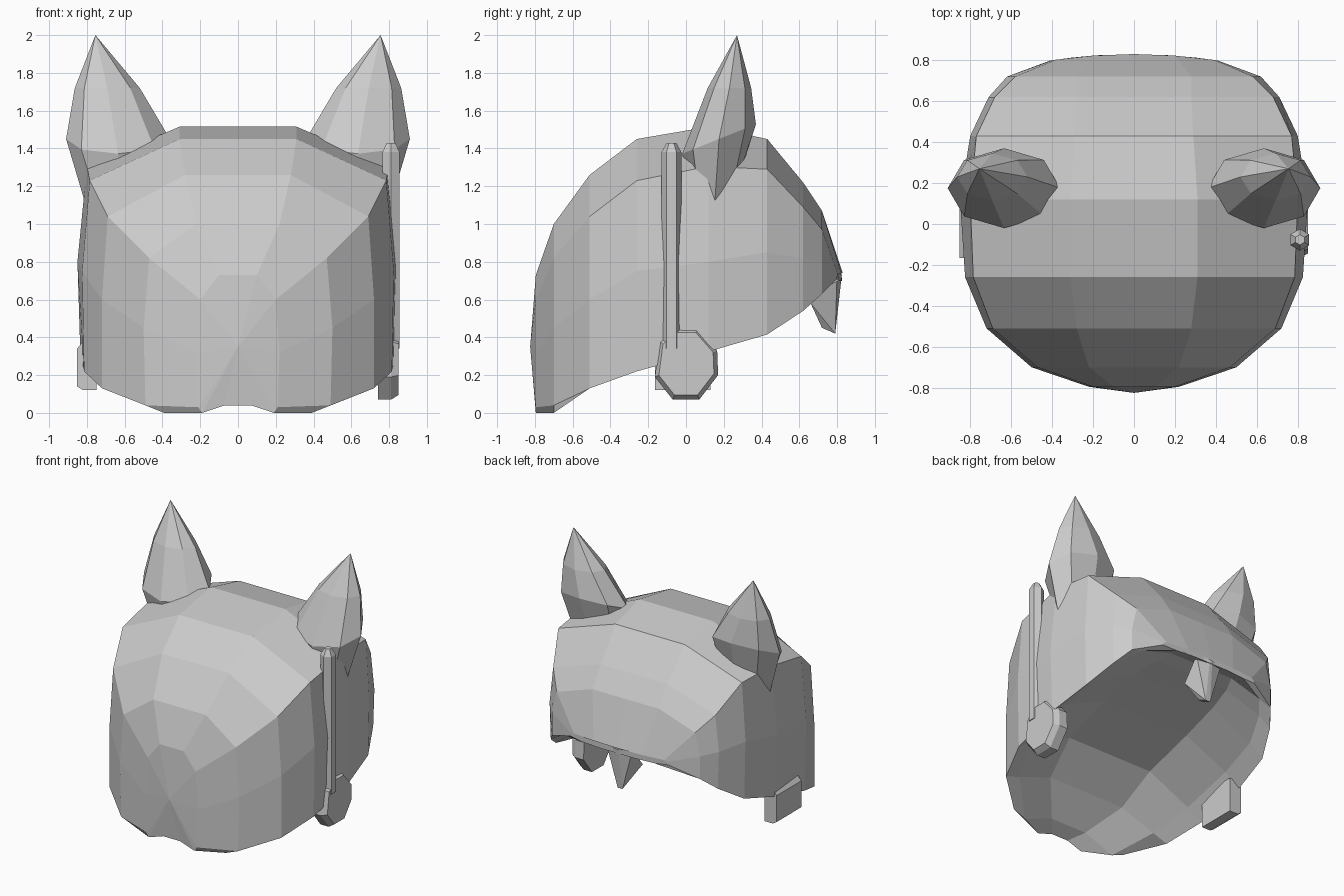
import bpy, bmesh, math

if "Cube" in bpy.data.objects:
    bpy.data.objects.remove(bpy.data.objects["Cube"])

grey = bpy.data.materials.new("plain_grey")
grey.diffuse_color = (0.6, 0.6, 0.6, 1)
grey.use_nodes = True
grey.node_tree.nodes["Principled BSDF"].inputs["Base Color"].default_value = grey.diffuse_color


def finish(name, bm):
    bmesh.ops.remove_doubles(bm, verts=bm.verts, dist=0.0005)
    bmesh.ops.recalc_face_normals(bm, faces=bm.faces)
    me = bpy.data.meshes.new(name)
    bm.to_mesh(me)
    bm.free()
    me.materials.append(grey)
    ob = bpy.data.objects.new(name, me)
    bpy.context.collection.objects.link(ob)
    return ob


def loft(name, rings):
    """Closed rings joined by faces; a single point closes as a tip."""
    bm = bmesh.new()
    rows = [[bm.verts.new(p) for p in r] for r in rings]
    for a, b in zip(rows, rows[1:]):
        n = len(a)
        for i in range(n):
            j = (i + 1) % n
            if len(b) == 1:
                bm.faces.new((a[i], a[j], b[0]))
            else:
                bm.faces.new((a[i], a[j], b[j], b[i]))
    bm.faces.new(rows[0])
    if len(rows[-1]) > 2:
        bm.faces.new(rows[-1])
    return finish(name, bm)


def bridge(rows):
    for a, b in zip(rows, rows[1:]):
        for i in range(len(a) - 1):
            bm.faces.new((a[i], a[i + 1], b[i + 1], b[i]))


# Helmet shell: slices front to back, half section (x, z) from crown to rim
slices = [
    (-0.795, [(0, .73), (.10, .73), (.20, .60), (.22, .32), (.21, .03)]),
    (-0.70, [(0, 1.0), (.22, 1.0), (.47, .82), (.50, .45), (.49, .04)]),
    (-0.51, [(0, 1.26), (.28, 1.26), (.69, 1.04), (.72, .6), (.72, .13)]),
    (-0.26, [(0, 1.45), (.31, 1.45), (.785, 1.23), (.825, .75), (.815, .22)]),
    (0.12, [(0, 1.515), (.31, 1.515), (.80, 1.305), (.85, .8), (.835, .325)]),
    (0.43, [(0, 1.45), (.29, 1.45), (.77, 1.29), (.80, .85), (.79, .415)]),
    (0.62, [(0, 1.22), (.28, 1.22), (.68, 1.09), (.71, .82), (.70, .54)]),
    (0.72, [(0, 1.07), (.28, 1.07), (.58, .97), (.62, .80), (.62, .63)]),
    (0.83, [(0, .74), (.20, .74), (.38, .74), (.40, .73), (.41, .71)]),
]
# Underside: half section (x, z) of lip and vault for each slice
vault = [
    [(.19, 0), (.07, .04)], [(.39, 0), (.15, .09)], [(.60, .17), (.32, .27)],
    [(.70, .30), (.36, .46)], [(.72, .42), (.37, .58)], [(.68, .50), (.35, .66)],
    [(.60, .60), (.31, .70)], [(.52, .66), (.27, .73)], [(.30, .70), (.14, .70)],
]
bm = bmesh.new()
rows, under = [], []
for (y, half), lip in zip(slices, vault):
    bend = 0.19 if y > 0.8 else 0
    pts = [(-x, z) for x, z in half[:0:-1]] + half
    row = [bm.verts.new((x, y - bend * x * x, z)) for x, z in pts]
    inner = [(-x, z) for x, z in lip] + [(x, z) for x, z in reversed(lip)]
    rows.append(row)
    under.append([row[0]] + [bm.verts.new((x, y - bend * x * x, z)) for x, z in inner] + [row[-1]])
bridge(rows)
bridge(under)
# Faceted front panel around a raised centre point
nose = bm.verts.new((0, -0.825, 0.35))
loop = rows[0] + under[0][-2:0:-1]
for i in range(len(loop)):
    bm.faces.new((loop[i], loop[(i + 1) % len(loop)], nose))
# Narrow rear edge
bm.faces.new(rows[-1] + under[-1][-2:0:-1])
finish("helmet_shell", bm)


# Pointed ears
def oval(cx, cy, rx, ry, zf, side):
    out = []
    for k in range(8):
        a = math.tau * k / 8
        x, y = cx + rx * math.cos(a), cy + ry * math.sin(a)
        out.append((side * x, y, zf(x, y)))
    return out


for side, label in ((-1, "left"), (1, "right")):
    loft(label + "_ear", [
        oval(.60, .15, .20, .11, lambda x, y: 1.08 + (.80 - x) * .5, side),
        oval(.635, .175, .275, .195, lambda x, y: 1.45 + (y - .175) * .4, side),
        oval(.692, .23, .172, .115, lambda x, y: 1.72, side),
        [(side * .755, .27, 2.0)],
    ])


# Ear piece on the right side
def disc(x, s):
    pts = [(-.06, .45), (.06, .45), (.165, .33), (.17, .2),
           (.07, .07), (-.07, .07), (-.165, .19), (-.14, .38)]
    return [(x, y * s, .26 + (z - .26) * s) for y, z in pts]


loft("ear_piece", [disc(.74, 1), disc(.81, 1), disc(.85, .87)])


# Antenna rod
def hexagon(r, z):
    angles = [math.tau * (k + .5) / 6 for k in range(6)]
    return [(.81 + r * math.cos(a), -.077 + r * math.sin(a), z) for a in angles]


loft("antenna", [hexagon(.053, .34), hexagon(.053, 1.38), hexagon(.025, 1.43)])

# Small plate on the left side, outer lower edge bevelled
section = [(-.75, .12), (-.82, .12), (-.852, .14), (-.852, .34), (-.82, .38), (-.75, .38)]
loft("left_side_plate", [[(x, y, z) for x, z in section] for y in (-.165, .13)])

# Spike hanging from the rear rim
bm = bmesh.new()
for s in (-1, 1):
    for p in ((.11, .80, .74), (.10, .66, .58), (.02, .79, .42), (.02, .72, .45), (.01, .825, .73)):
        bm.verts.new((s * p[0], p[1], p[2]))
bmesh.ops.convex_hull(bm, input=bm.verts)
finish("rear_spike", bm)
